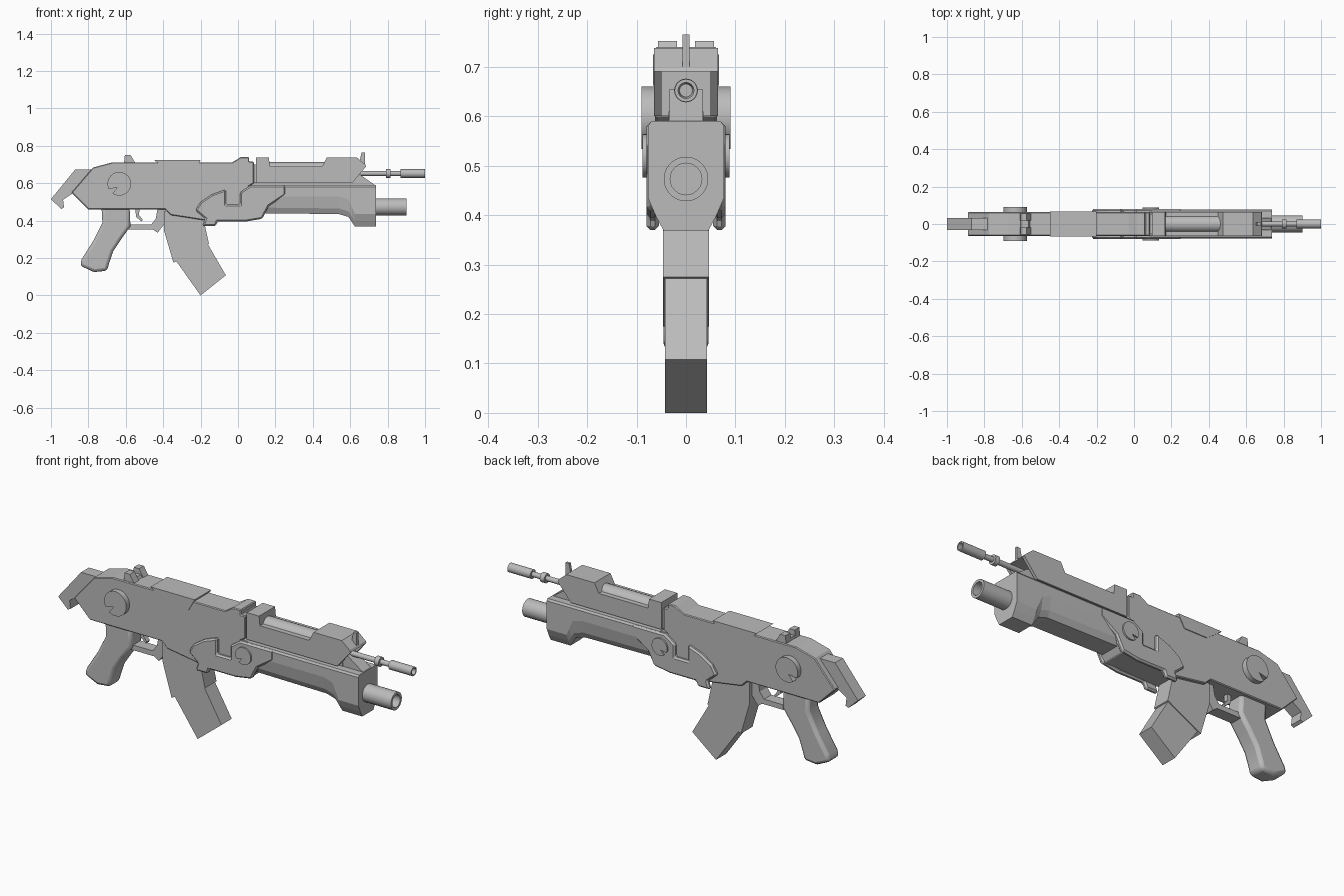
import bpy, bmesh, math

if "Cube" in bpy.data.objects:
    bpy.data.objects.remove(bpy.data.objects["Cube"])

grey = bpy.data.materials.new("metal_grey")
grey.diffuse_color = (0.5, 0.5, 0.5, 1)
grey.use_nodes = True
grey.node_tree.nodes["Principled BSDF"].inputs["Base Color"].default_value = grey.diffuse_color


def finish(name, bm, smooth=False, bevel=0, segments=1):
    bmesh.ops.recalc_face_normals(bm, faces=bm.faces)
    me = bpy.data.meshes.new(name)
    bm.to_mesh(me)
    bm.free()
    me.materials.append(grey)
    ob = bpy.data.objects.new(name, me)
    bpy.context.collection.objects.link(ob)
    if bevel:
        m = ob.modifiers.new("bevel", 'BEVEL')
        m.width, m.segments, m.limit_method = bevel, segments, 'ANGLE'
        m.angle_limit = math.radians(50)
    if smooth:
        bpy.ops.object.select_all(action='DESELECT')
        ob.select_set(True)
        bpy.context.view_layer.objects.active = ob
        bpy.ops.object.shade_smooth_by_angle(angle=math.radians(35))
    return ob


def prism(name, pts, y0, y1=None, **kw):
    """Extrude an x-z outline; one y value means centred, two mean a mirrored pair."""
    bm = bmesh.new()
    spans = [(-y0, y0)] if y1 is None else [(-y1, -y0), (y0, y1)]
    for a, b in spans:
        f = bm.faces.new([bm.verts.new((x, a, z)) for x, z in pts])
        r = bmesh.ops.extrude_face_region(bm, geom=[f])
        for v in r['geom']:
            if isinstance(v, bmesh.types.BMVert):
                v.co.y = b
    return finish(name, bm, **kw)


def loft(name, rings, closed=False, smooth=False):
    """Skin a list of equal rings; closed joins last to first."""
    bm = bmesh.new()
    vs = [[bm.verts.new(p) for p in r] for r in rings]
    n = len(vs[0])
    pairs = list(zip(vs, vs[1:])) + ([(vs[-1], vs[0])] if closed else [])
    for a, b in pairs:
        for i in range(n):
            j = (i + 1) % n
            bm.faces.new((a[i], a[j], b[j], b[i]))
    if not closed:
        bm.faces.new(vs[0])
        bm.faces.new(vs[-1])
    return finish(name, bm, smooth)


def lathe(name, prof, z, closed=False, n=24):
    """Revolve an (x, radius) profile about the x direction at height z."""
    ang = [2 * math.pi * i / n for i in range(n)]
    return loft(name, [[(x, r * math.cos(a), z + r * math.sin(a)) for a in ang]
                       for x, r in prof], closed, True)


def box(x0, x1, z0, z1):
    return [(x0, z0), (x1, z0), (x1, z1), (x0, z1)]


# receiver with stock end and raised front lip
prism("receiver", [(-.775, .684), (-.67, .712), (-.03, .712), (.015, .74), (.06, .74), (.06, .715),
                   (.085, .715), (.085, .60), (.065, .588), (.24, .588), (.24, .53), (.16, .47),
                   (.12, .41), (-.17, .40), (-.2, .405), (-.36, .43), (-.39, .46), (-.80, .46),
                   (-.89, .55)], .063, bevel=.004)

# hooked butt
prism("butt_hook", [(-1, .515), (-.87, .674), (-.775, .674), (-.80, .55), (-.885, .545),
                    (-.935, .512), (-.93, .47), (-.945, .462)], .032)

# cover plate on the receiver top
prism("top_cover", [(-.45, .725), (-.2, .725), (-.235, .662), (-.365, .662)], .067)

# rear sight posts
prism("rear_sight", [(-.61, .70), (-.605, .752), (-.575, .752), (-.55, .71), (-.55, .70)], .018, .057)
prism("rear_sight_base", [(-.61, .70), (-.605, .725), (-.565, .725), (-.55, .70)], .05)

# neck between receiver and upper handguard, plus the rib under it
prism("neck", box(.08, .10, .60, .70), .05)
prism("under_rib", box(.06, .62, .57, .61), .035)

# upper handguard with hollow slanted nose
prism("upper_handguard", [(.095, .60), (.095, .738), (.165, .738), (.17, .69), (.45, .69), (.475, .738),
                          (.635, .738), (.68, .70), (.685, .69), (.58, .69), (.58, .60)], .065)
prism("nose_cheeks", [(.58, .60), (.58, .69), (.685, .69), (.61, .60)], .05, .065)
lathe("handguard_tube", [(.16, .045), (.48, .045)], .668)
prism("gas_block", [(.57, .58), (.57, .655), (.64, .655), (.735, .588), (.735, .58)], .033)
prism("front_sight", [(.645, .69), (.66, .765), (.68, .765), (.68, .69)], .007)

# thin upper rod with collar and hollow tip
lathe("upper_rod", [(.6, .013), (.88, .013)], .652)
lathe("rod_collar", [(.79, .024), (.815, .024)], .652)
lathe("rod_tip", [(.87, .012), (.87, .023), (1, .023), (1, .016), (.90, .016)], .652, True)

# lower handguard: tapered sleeve swelling into the front block
sections = [(.1, .53, .44, .05), (.54, .53, .435, .05), (.59, .515, .42, .05),
            (.61, .47, .39, .047), (.625, .435, .368, .045), (.738, .435, .368, .045)]
rings = []
for x, brk, zb, w in sections:
    half = [(.07, .59), (.077, .58), (.077, brk), (w + .016, zb + .03), (w, zb)]
    rings.append([(x, y, z) for y, z in half] + [(x, -y, z) for y, z in reversed(half)])
loft("lower_handguard", rings)

# main barrel
lathe("barrel", [(.7, .03), (.7, .045), (.9, .045), (.9, .032), (.74, .032)], .473, True)
lathe("barrel_bore_floor", [(.73, .035), (.76, .035)], .473)

# side plates with the U-shaped notch
prism("side_plates", [(-.19, .37), (-.175, .41), (-.228, .455), (-.2, .50), (-.14, .54), (-.065, .567),
                      (-.065, .485), (.01, .485), (.01, .55), (.065, .588), (.255, .588), (.255, .538),
                      (.165, .478), (.13, .41), (.04, .395), (-.11, .395), (-.12, .37)],
      .055, .08, bevel=.008)


# notched round caps on both sides
def cap(name, cx, cz, r, y0, y1):
    arc = [math.radians(235 - 360 + i * 332 / 28) for i in range(29)]
    pts = [(cx + r * math.cos(a), cz + r * math.sin(a)) for a in arc]
    pts.append((cx - .15 * r, cz - .3 * r))
    prism(name, pts, y0, y1, smooth=True)


cap("stock_caps", -.635, .597, .063, .05, .09)
cap("plate_caps", .09, .52, .044, .06, .088)

# magazine in two angled sections
prism("magazine_upper", [(-.395, .45), (-.395, .345), (-.345, .175), (-.155, .275), (-.185, .41),
                         (-.2, .45)], .047)
prism("magazine_lower", [(-.335, .19), (-.165, .28), (-.065, .108), (-.2, 0)], .042)

# pistol grip
prism("pistol_grip", [(-.73, .48), (-.58, .48), (-.575, .37), (-.625, .30), (-.668, .235), (-.69, .17),
                      (-.70, .132), (-.77, .125), (-.845, .16), (-.835, .195), (-.775, .29), (-.725, .39)],
      .046, bevel=.016, segments=2, smooth=True)

# trigger guard and trigger
prism("trigger_guard", [(-.59, .378), (-.59, .352), (-.455, .352), (-.43, .335), (-.395, .38),
                        (-.385, .465), (-.43, .465), (-.44, .41), (-.465, .378)], .03)
prism("trigger", [(-.55, .47), (-.545, .42), (-.515, .395), (-.51, .405), (-.53, .43), (-.525, .47)], .012)
